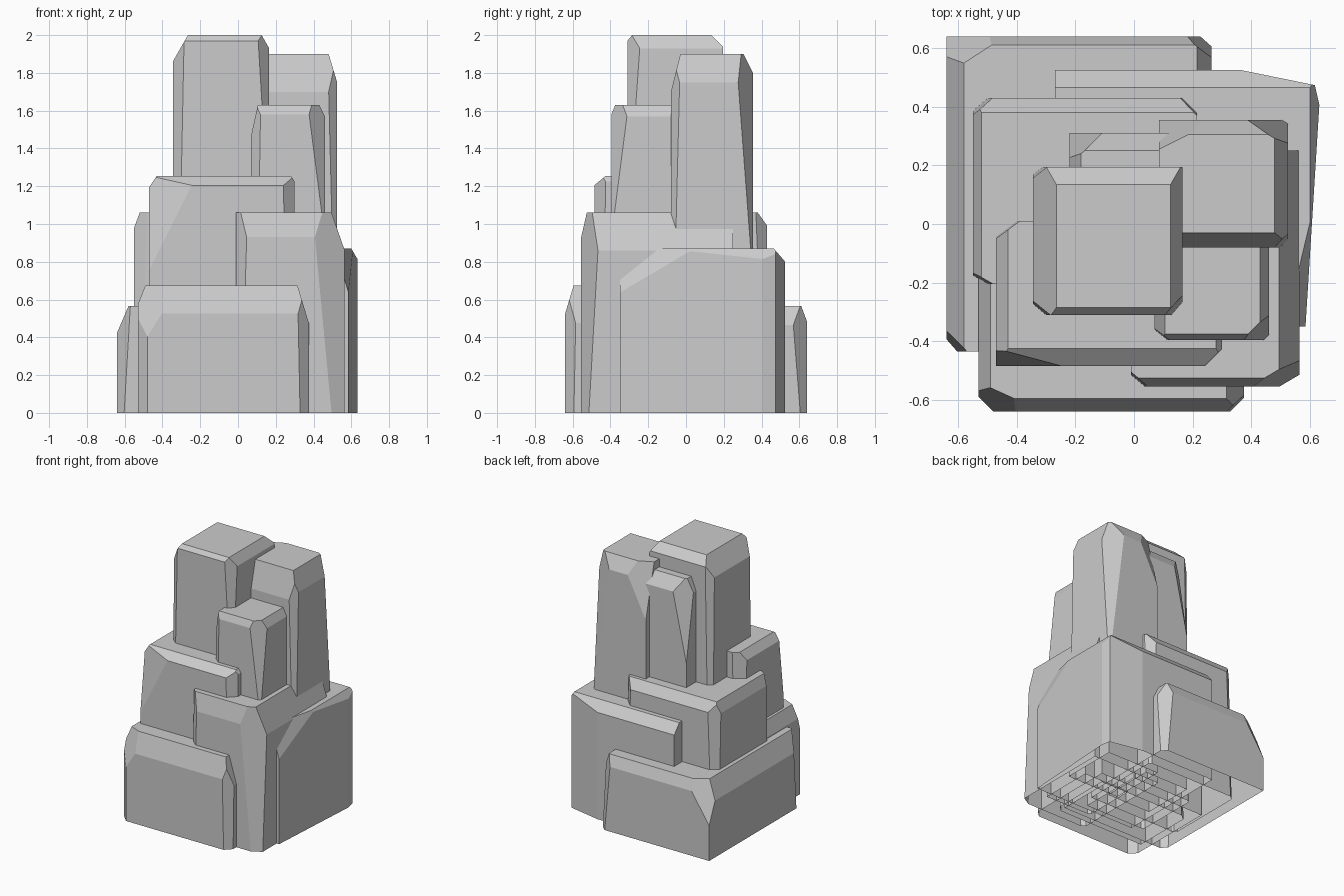
import bpy
import bmesh
from mathutils import Vector

if "Cube" in bpy.data.objects:
    bpy.data.objects.remove(bpy.data.objects["Cube"], do_unlink=True)

stone = bpy.data.materials.new("grey stone")
stone.use_nodes = True
stone.diffuse_color = (0.6, 0.6, 0.6, 1)
stone.node_tree.nodes["Principled BSDF"].inputs["Base Color"].default_value = (0.6, 0.6, 0.6, 1)


def rock(name, x, y, height, cuts):
    """Open-bottomed block. Each cut gives signed setbacks from a top corner;
    the sign picks the side and zero keeps the plane parallel to that axis."""
    low, high = Vector((x[0], y[0], 0)), Vector((x[1], y[1], height))
    bm = bmesh.new()
    bmesh.ops.create_cube(bm, size=1)
    for v in bm.verts:
        v.co = [high[i] if v.co[i] > 0 else low[i] for i in range(3)]
    for cut in cuts:
        corner = Vector([high[i] if cut[i] >= 0 else low[i] for i in range(3)])
        normal = Vector([1 / c if c else 0 for c in cut])
        point = corner - normal / normal.length_squared
        geom = bm.verts[:] + bm.edges[:] + bm.faces[:]
        bmesh.ops.bisect_plane(bm, geom=geom, dist=1e-5, plane_co=point,
                               plane_no=normal, clear_outer=True)
        rim = [e for e in bm.edges if e.is_boundary]
        if rim:
            bmesh.ops.holes_fill(bm, edges=rim, sides=0)
    bmesh.ops.recalc_face_normals(bm, faces=bm.faces)
    floor = [f for f in bm.faces if f.normal.z < -0.9]
    bmesh.ops.delete(bm, geom=floor, context='FACES')
    mesh = bpy.data.meshes.new(name)
    bm.to_mesh(mesh)
    bm.free()
    mesh.materials.append(stone)
    bpy.context.collection.objects.link(bpy.data.objects.new(name, mesh))


# Tall pillars
rock("main_pillar", (-.345, .165), (-.31, .195), 2, [
    (-.08, 0, .14), (.04, 0, .07), (0, .06, .06), (0, -.025, .03),
    (-.06, -.05, 3), (.06, -.07, 1), (-.05, .04, 3)])
rock("rear_pillar", (.085, .525), (-.08, .355), 1.9, [
    (.045, 0, .15), (0, -.05, .2), (0, .05, .1), (.15, .09, 1.2),
    (.05, -.05, 2), (-.2, .1, .4)])
rock("front_pillar", (.07, .46), (-.395, .02), 1.63, [
    (-.035, 0, .16), (.03, 0, .06), (0, -.02, .05), (.09, -.09, .7),
    (-.05, -.04, 3)])
rock("back_spire", (-.22, .15), (-.1, .31), 1.84, [
    (0, .06, .09), (-.04, 0, .1), (-.13, .1, .6)])

# Middle ledges
rock("front_ledge", (-.47, .3), (-.485, .01), 1.255, [
    (-.04, 0, .06), (0, -.06, .05), (.06, -.06, 4), (-.08, .06, 3),
    (-.25, -.06, .5), (.02, 0, .03)])
rock("corner_ledge", (-.01, .565), (-.555, .25), 1.06, [
    (.07, 0, .2), (0, -.03, .13), (.17, -.1, 1.8), (-.06, -.05, 2)])
rock("back_ledge", (-.55, .215), (-.205, .43), 1.06, [
    (-.03, 0, .08), (0, .05, .07), (-.07, .06, 2), (.06, .06, 1.5),
    (-.07, -.04, 2)])

# Broad base rocks
rock("side_base", (-.27, .635), (-.35, .525), .87, [
    (.035, 0, .06), (0, .06, .07), (.27, .055, 0), (.03, .13, 0),
    (.05, -.8, 0), (.12, -.5, .4)])
rock("back_base", (-.64, .265), (-.435, .64), .565, [
    (-.06, 0, .14), (0, .03, .08), (-.2, .13, .3), (.09, .08, 1),
    (.05, 0, .1), (-.07, -.08, 1.2)])
rock("front_base", (-.53, .375), (-.64, .1), .675, [
    (-.04, 0, .1), (0, -.045, .15), (.06, -.06, 3), (-.22, -.1, .35),
    (-.05, -.05, 0), (.06, 0, .2)])
